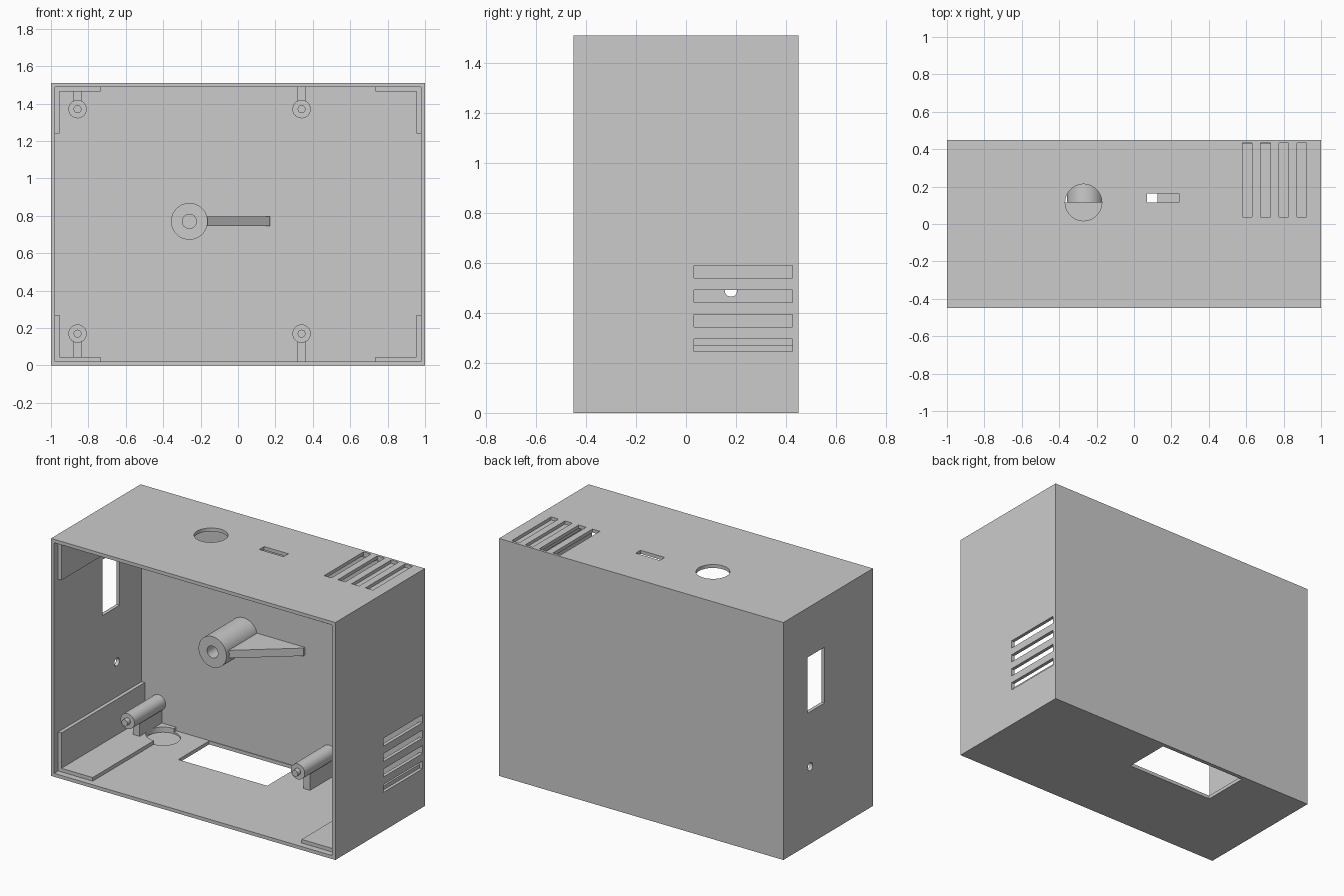
import bpy, bmesh, math

if "Cube" in bpy.data.objects:
    bpy.data.objects.remove(bpy.data.objects["Cube"])

W, Y, H, T = 1.0, 0.45, 1.51, 0.022      # half width, half depth, height, wall
YB = Y - T + 0.004                       # inner parts sink slightly into the back wall


def box(name, x0, x1, y0, y1, z0, z1):
    bpy.ops.mesh.primitive_cube_add(size=1)
    o = bpy.context.object
    o.name = name
    for v in o.data.vertices:
        v.co = (x1 if v.co.x > 0 else x0, y1 if v.co.y > 0 else y0, z1 if v.co.z > 0 else z0)
    return o


def rod(name, axis, a, b, start, end, r, n=48):
    """Cylinder along an axis; a, b are the centre in the two other axes."""
    mid = (start + end) / 2
    loc, rot = {'X': ((mid, a, b), (0, math.pi / 2, 0)),
                'Y': ((a, mid, b), (math.pi / 2, 0, 0)),
                'Z': ((a, b, mid), (0, 0, 0))}[axis]
    bpy.ops.mesh.primitive_cylinder_add(vertices=n, radius=r, depth=end - start,
                                        location=loc, rotation=rot)
    o = bpy.context.object
    o.name = name
    return o


def prism(name, pts, axis, lo, hi):
    """Extrude a 2D profile: along Y from (x, z) or along Z from (x, y)."""
    bm = bmesh.new()
    vs = [bm.verts.new((p, lo, q) if axis == 'Y' else (p, q, lo)) for p, q in pts]
    f = bm.faces.new(vs)
    g = bmesh.ops.extrude_face_region(bm, geom=[f])
    d = (0, hi - lo, 0) if axis == 'Y' else (0, 0, hi - lo)
    bmesh.ops.translate(bm, vec=d, verts=[v for v in g['geom'] if isinstance(v, bmesh.types.BMVert)])
    bmesh.ops.recalc_face_normals(bm, faces=bm.faces)
    me = bpy.data.meshes.new(name)
    bm.to_mesh(me)
    bm.free()
    o = bpy.data.objects.new(name, me)
    bpy.context.collection.objects.link(o)
    return o


def cut(target, cutters, keep=False):
    bpy.context.view_layer.objects.active = target
    for c in cutters:
        m = target.modifiers.new("cut", 'BOOLEAN')
        m.operation, m.solver, m.object = 'DIFFERENCE', 'EXACT', c
        bpy.ops.object.modifier_apply(modifier=m.name)
        if not keep:
            bpy.data.objects.remove(c)


def smooth(o):
    bpy.ops.object.select_all(action='DESELECT')
    o.select_set(True)
    bpy.context.view_layer.objects.active = o
    bpy.ops.object.shade_smooth_by_angle(angle=math.radians(30))


# open-fronted case with all its openings
case = box("case", -W, W, -Y, Y, 0, H)
cuts = [box("cavity", -W + T, W - T, -1, Y - T, T, H - T)]
for i in range(4):
    x, z = 0.58 + i * 0.097, 0.245 + i * 0.098
    cuts.append(box("top_vent", x, x + 0.052, 0.037, 0.434, H - 0.03, H + 0.1))
    cuts.append(box("side_vent", W - 0.03, W + 0.1, 0.033, 0.426, z, z + 0.05))
cuts += [rod("button_hole", 'Z', -0.27, 0.115, H - 0.1, H + 0.1, 0.098),
         box("top_slot", 0.07, 0.24, 0.115, 0.163, H - 0.1, H + 0.1),
         box("floor_window", -0.5, 0.125, 0.115, 0.424, -0.1, 0.1),
         box("side_window", -W - 0.1, -W + 0.1, 0.035, 0.207, 0.84, 1.195),
         rod("side_pin_hole", 'X', 0.18, 0.49, -W - 0.1, -W + 0.1, 0.025, 24)]
cut(case, cuts)

# shallow round pocket on the floor, also clearing the corner rail
pocket = rod("pocket_cutter", 'Z', -0.74, 0.305, 0.012, 0.13, 0.1)
cut(case, [pocket], keep=True)
smooth(case)

# L-shaped rails along the four corners
t = 0.023
for sx in (-1, 1):
    for top in (False, True):
        L = [(0.98, T - .002), (0.98, 0.27), (0.978 - t, 0.27), (0.978 - t, T + t), (0.735, T + t), (0.735, T - .002)]
        pts = [(sx * x, H - z if top else z) for x, z in L]
        rail = prism("corner_rail", pts, 'Y', -0.41, YB)
        if sx < 0 and not top:
            cut(rail, [pocket], keep=True)
bpy.data.objects.remove(pocket)

# four board posts with locating pins and support webs
for x in (-0.858, 0.34):
    for z in (0.17, H - 0.14):
        smooth(rod("board_post", 'Y', x, z, 0.115, YB, 0.049, 32))
        smooth(rod("board_pin", 'Y', x, z, 0.085, 0.13, 0.021, 24))
        z0, z1 = (T - 0.002, z - 0.02) if z < 0.5 else (z + 0.02, H - T + 0.002)
        box("post_web", x - 0.023, x + 0.023, 0.205, YB, z0, z1)

# central screw boss with tapered rib
boss = rod("screw_boss", 'Y', -0.26, 0.77, 0.115, YB, 0.098)
cut(boss, [rod("screw_hole", 'Y', -0.26, 0.77, 0.0, 0.4, 0.038, 32)])
smooth(boss)
prism("boss_rib", [(-0.18, 0.13), (0.17, 0.415), (0.17, YB), (-0.18, YB)], 'Z', 0.745, 0.795)
